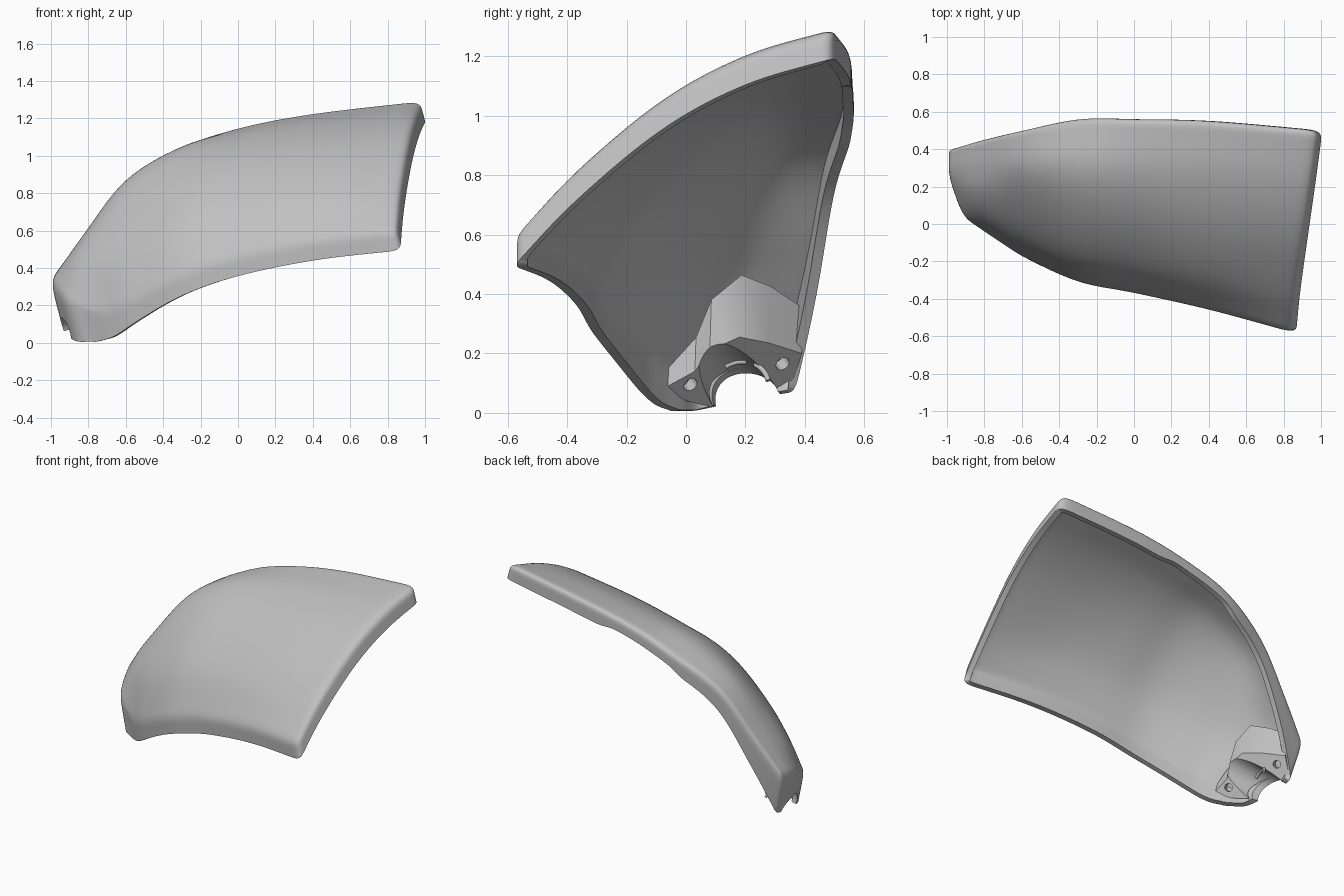
import bpy, bmesh
from mathutils import Vector

cube = bpy.data.objects.get("Cube")
if cube:
    bpy.data.objects.remove(cube)

grey = bpy.data.materials.new("plain grey")
grey.use_nodes = True
grey.diffuse_color = (0.53, 0.53, 0.53, 1)
grey.node_tree.nodes["Principled BSDF"].inputs["Base Color"].default_value = grey.diffuse_color


def make_object(name, verts, faces):
    mesh = bpy.data.meshes.new(name)
    mesh.from_pydata(verts, [], faces)
    mesh.materials.append(grey)
    obj = bpy.data.objects.new(name, mesh)
    bpy.context.collection.objects.link(obj)
    return obj


def select_only(obj):
    bpy.ops.object.select_all(action='DESELECT')
    obj.select_set(True)
    bpy.context.view_layer.objects.active = obj


def apply_modifier(obj, kind, **settings):
    mod = obj.modifiers.new(kind.lower(), kind)
    for key, value in settings.items():
        setattr(mod, key, value)
    select_only(obj)
    bpy.ops.object.modifier_apply(modifier=mod.name)


def spline(points, count):
    """Evenly resample a smooth curve through the given points."""
    pts = [Vector(p) for p in points]
    pts = [2 * pts[0] - pts[1]] + pts + [2 * pts[-1] - pts[-2]]
    spans = len(pts) - 3
    result = []
    for i in range(count + 1):
        s = i / count * spans
        k = min(int(s), spans - 1)
        t = s - k
        a, b, c, d = pts[k:k + 4]
        result.append(b + (c - a) * t / 2 + (2 * a - 5 * b + 4 * c - d) * t * t / 2
                      + (3 * (b - c) + d - a) * t ** 3 / 2)
    return result


# Cross-sections of the curved cover, narrow end first, lower edge to back edge
sections = [
    [(-.8, -.04, .17), (-.91, .04, .22), (-.97, .17, .28), (-1, .28, .32), (-1, .4, .34)],
    [(-.7, -.11, .17), (-.8, .02, .38), (-.84, .16, .5), (-.83, .3, .57), (-.82, .45, .58)],
    [(-.57, -.19, .23), (-.6, -.08, .5), (-.6, .1, .72), (-.6, .3, .86), (-.6, .5, .86)],
    [(-.3, -.31, .37), (-.3, -.18, .66), (-.3, .05, .9), (-.3, .3, 1.04), (-.3, .56, 1.04)],
    [(0, -.37, .47), (0, -.22, .74), (0, .02, .97), (0, .28, 1.11), (0, .56, 1.15)],
    [(.4, -.46, .55), (.4, -.28, .81), (.4, -.02, 1.03), (.4, .26, 1.17), (.4, .55, 1.23)],
    [(.84, -.58, .6), (.86, -.37, .82), (.9, -.08, 1.06), (.94, .2, 1.21), (.98, .5, 1.3)],
]
NU, NV = 30, 18
rows = list(zip(*[spline(s, NV) for s in sections]))
grid = [spline(r, NU) for r in rows]
verts = [p for row in grid for p in row]


def at(u, v):
    return v * (NU + 1) + u


faces = [(at(u, v), at(u + 1, v), at(u + 1, v + 1), at(u, v + 1))
         for v in range(NV) for u in range(NU)]

# Skirt hanging from the whole outline, deeper at the narrow end
loop = ([at(u, 0) for u in range(NU)] + [at(NU, v) for v in range(NV)]
        + [at(u, NV) for u in range(NU, 0, -1)] + [at(0, v) for v in range(NV, 0, -1)])
n = len(loop)
previous = loop
for step in (.5, 1):
    ring = []
    for i in loop:
        p = verts[i]
        ramp = max(0, (-p.x - .3) / .7) ** 3
        depth = .11 + .17 * ramp
        if step == 1 and p.y > .5 and -.34 < p.x < .21:
            depth -= .025   # shallow relief in the back rim
        ring.append(len(verts))
        verts.append(p + step * depth * Vector((.25, -.12 * ramp, -.96)))
    for i in range(n):
        j = (i + 1) % n
        faces.append((previous[j], previous[i], ring[i], ring[j]))
    previous = ring

shell = make_object("cover_shell", verts, faces)
apply_modifier(shell, 'SUBSURF', levels=2)
apply_modifier(shell, 'SOLIDIFY', thickness=.035, offset=-1)

# Mounting block filling the narrow end, with its flat face on the rim plane
normal = Vector((.74, .41, -.54)).normalized()
origin = Vector((-.85, .11, .005))


def on_plate(y, z):
    x = origin.x - (normal.y * (y - origin.y) + normal.z * (z - origin.z)) / normal.x
    return Vector((x, y, z))


outline = [(-.07, .085), (0, .04), (.11, .015), (.3, .05), (.36, .1), (.39, .2),
           (.28, .235), (.18, .255), (.08, .21), (.03, .14)]
base = [on_plate(y, z) for y, z in outline]
rise = Vector((-.25, .03, .95))
heights = [.06, .1, .19, .22, .2, .16, .2, .22, .18, .12]
m = len(base)
block = make_object(
    "mounting_block", base + [p + rise * h for p, h in zip(base, heights)],
    [tuple(range(m)), tuple(range(2 * m - 1, m - 1, -1))]
    + [(i, i + m, (i + 1) % m + m, (i + 1) % m) for i in range(m)])
bm = bmesh.new()
bm.from_mesh(block.data)
bmesh.ops.triangulate(bm, faces=[f for f in bm.faces if len(f.verts) > 4])
bmesh.ops.recalc_face_normals(bm, faces=bm.faces)
bm.to_mesh(block.data)
bm.free()


def cut(targets, centre, axis, radius, length):
    bpy.ops.mesh.primitive_cylinder_add(
        vertices=40, radius=radius, depth=length, location=centre,
        rotation=axis.to_track_quat('Z', 'Y').to_euler())
    cutter = bpy.context.object
    cutter.name = "hole_cutter"
    cutter.hide_render = True
    cutter.data.materials.append(grey)
    for target in targets:
        apply_modifier(target, 'BOOLEAN', operation='DIFFERENCE', solver='EXACT', object=cutter)
    bpy.data.objects.remove(cutter)


# Round channel through the end and two screw holes in the plate
axis = Vector((.2, -.06, .08)).normalized()
middle = Vector((-.85, .194, .058))
cut([shell, block], middle, axis, .105, .6)
for y, z in ((.015, .095), (.325, .165)):
    cut([block], on_plate(y, z), normal, .024, .1)

for obj in (shell, block):
    select_only(obj)
    bpy.ops.object.shade_smooth_by_angle(angle=.6)

# Raised ribs inside the channel
turn = axis.to_track_quat('Z', 'Y')
up = (Vector((0, 0, 1)) - axis * axis.z).normalized()
side = axis.cross(up)
import math
for name, start, end in (("front_rib", -70, -25), ("back_rib", -8, 35)):
    curve = bpy.data.curves.new(name, 'CURVE')
    curve.dimensions = '3D'
    curve.bevel_depth = .009
    curve.use_fill_caps = True
    path = curve.splines.new('POLY')
    path.points.add(10)
    for i, point in enumerate(path.points):
        a = math.radians(start + (end - start) * i / 10)
        p = middle + axis * .05 + (up * math.cos(a) + side * math.sin(a)) * .103
        point.co = (*p, 1)
    curve.materials.append(grey)
    bpy.context.collection.objects.link(bpy.data.objects.new(name, curve))
